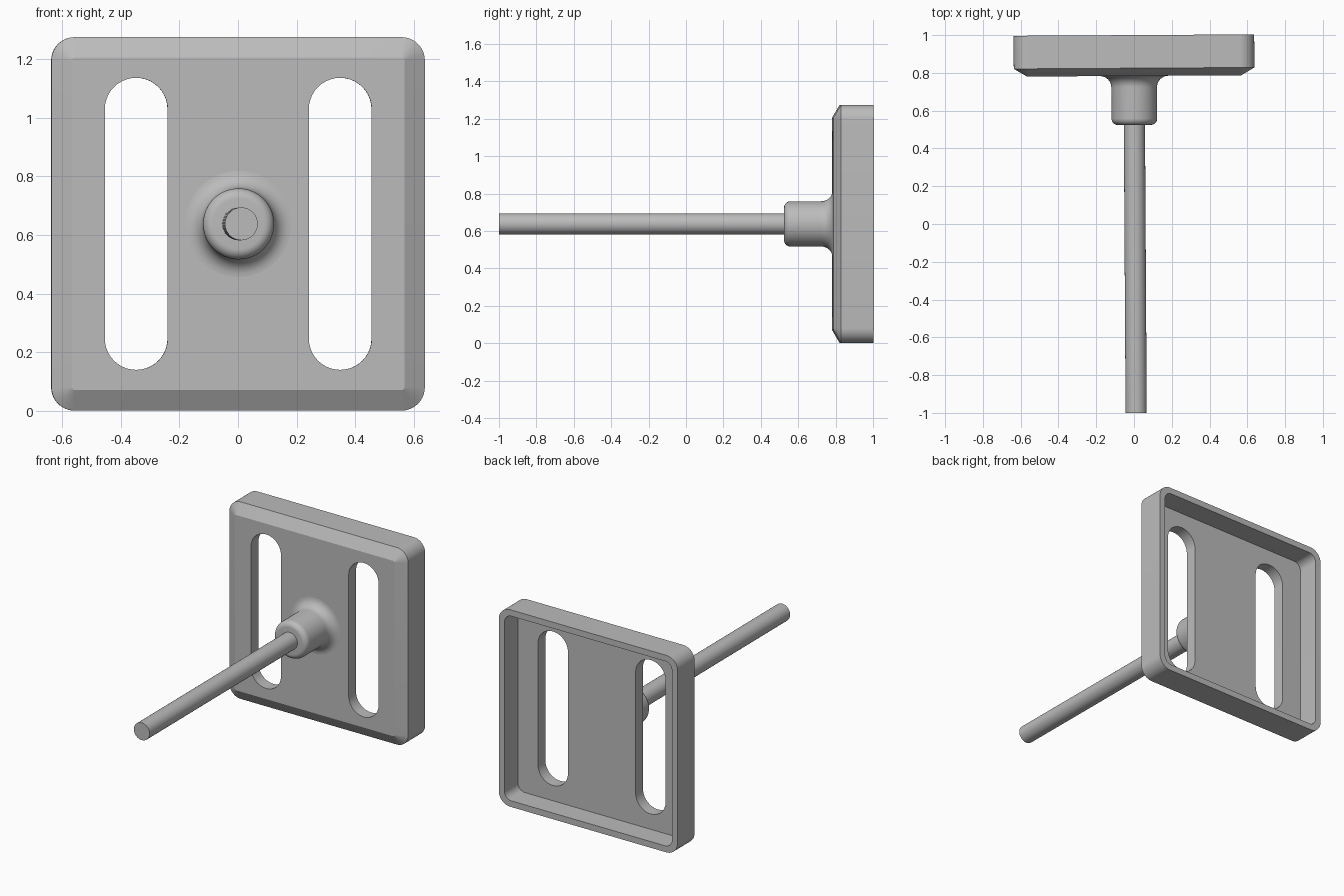
import bpy, bmesh
from math import sin, cos, pi, radians
from mathutils import Matrix, Vector

if "Cube" in bpy.data.objects:
    bpy.data.objects.remove(bpy.data.objects["Cube"])

MID_Z = 0.638     # height of the plate centre
HALF = 0.637      # half the plate width
FRONT, CHAMFER, FLOOR, BACK = 0.784, 0.825, 0.86, 1.0

grey = bpy.data.materials.new("plain grey")
grey.use_nodes = True
grey.diffuse_color = (0.5, 0.5, 0.5, 1)
grey.node_tree.nodes["Principled BSDF"].inputs["Base Color"].default_value = (0.5, 0.5, 0.5, 1)


def rounded_rect(half_w, half_h, radius, y, centre_x=0, steps=10):
    """Closed outline in the xz plane with round corners."""
    points = []
    for corner, (sx, sz) in enumerate([(1, 1), (-1, 1), (-1, -1), (1, -1)]):
        for i in range(steps + 1):
            a = (corner + i / steps) * pi / 2
            points.append((centre_x + sx * (half_w - radius) + radius * cos(a), y,
                           MID_Z + sz * (half_h - radius) + radius * sin(a)))
    return points


def circle(radius, y, steps=64):
    return [(radius * cos(2 * pi * i / steps), y, MID_Z + radius * sin(2 * pi * i / steps))
            for i in range(steps)]


def loft(name, rings):
    """Solid skin through matching rings, capped at both ends."""
    bm = bmesh.new()
    loops = [[bm.verts.new(p) for p in ring] for ring in rings]
    for a, b in zip(loops, loops[1:]):
        for i in range(len(a)):
            j = (i + 1) % len(a)
            bm.faces.new((a[i], a[j], b[j], b[i]))
    bm.faces.new(loops[0])
    bm.faces.new(loops[-1])
    bmesh.ops.recalc_face_normals(bm, faces=bm.faces)
    mesh = bpy.data.meshes.new(name)
    bm.to_mesh(mesh)
    bm.free()
    mesh.materials.append(grey)
    obj = bpy.data.objects.new(name, mesh)
    bpy.context.collection.objects.link(obj)
    return obj


def activate(obj):
    bpy.ops.object.select_all(action='DESELECT')
    obj.select_set(True)
    bpy.context.view_layer.objects.active = obj


def cut(obj, cutter):
    mod = obj.modifiers.new("cut", 'BOOLEAN')
    mod.operation, mod.solver, mod.object = 'DIFFERENCE', 'EXACT', cutter
    activate(obj)
    bpy.ops.object.modifier_apply(modifier=mod.name)
    bpy.data.objects.remove(cutter)


# Plate: chamfered front, hollow back with a thin rim
rim = HALF - 0.04
plate = loft("plate", [
    rounded_rect(HALF - 0.07, HALF - 0.07, 0.01, FRONT),
    rounded_rect(HALF, HALF, 0.08, CHAMFER),
    rounded_rect(HALF, HALF, 0.08, BACK),
    rounded_rect(rim, rim, 0.05, BACK),
    rounded_rect(rim, rim, 0.05, FLOOR)])

# Two upright slots through the plate
for side in (-1, 1):
    cut(plate, loft("slot_cutter", [
        rounded_rect(0.107, 0.498, 0.1065, y, side * 0.348) for y in (FRONT - 0.1, BACK + 0.1)]))

# Boss: rounded nose, straight barrel, flared fillet into the plate
nose, flare, barrel = 0.035, 0.06, 0.121
tip = 0.524
arc = [i / 8 * pi / 2 for i in range(9)]
profile = [(barrel - nose + nose * sin(a), tip + nose - nose * cos(a)) for a in arc]
profile += [(barrel + flare - flare * cos(a), FRONT - flare + flare * sin(a)) for a in arc]
profile.append((barrel + flare, FRONT + 0.01))
boss = loft("boss", [circle(r, y) for r, y in profile])

# Long round rod
rod = loft("rod", [circle(0.056, y) for y in (-1.0, tip + 0.02)])

# Slight turn of the whole piece, then smooth shading with sharp edges kept
pivot = Vector((0, 0.9, 0))
turn = Matrix.Translation(pivot) @ Matrix.Rotation(0.006, 4, 'Z') @ Matrix.Translation(-pivot)
for obj in (plate, boss, rod):
    obj.data.transform(turn)
    activate(obj)
    bpy.ops.object.shade_smooth_by_angle(angle=radians(20))
